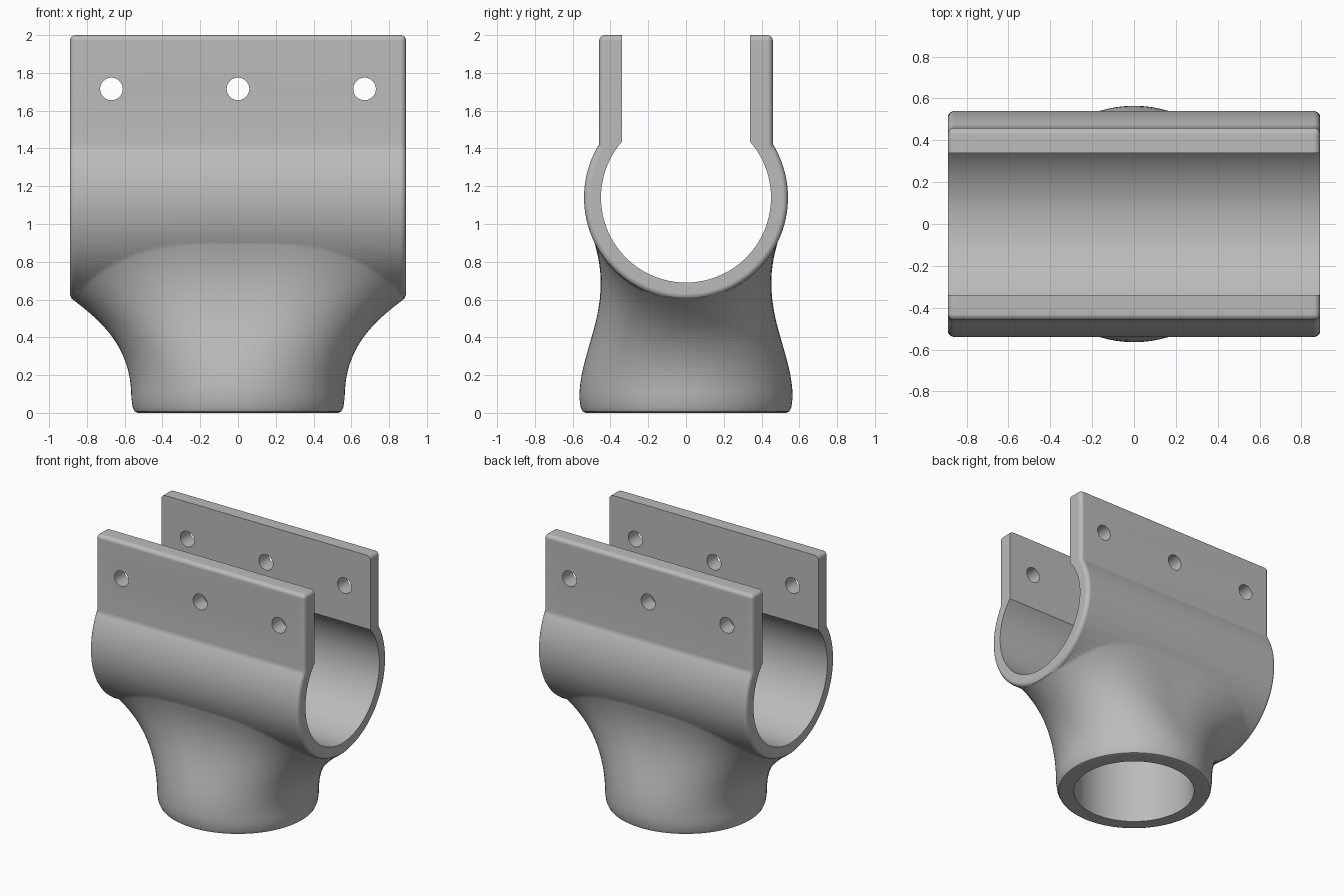
import bpy, bmesh
from math import sin, cos, pi, radians, sqrt, atan2
from mathutils import Vector, Matrix

cube = bpy.data.objects.get("Cube")
if cube:
    bpy.data.objects.remove(cube, do_unlink=True)

AXIS_Z = 1.14       # height of the channel axis
HALF = 0.89         # half length of the saddle
R_OUT, R_IN = 0.54, 0.45

grey = bpy.data.materials.new("plain grey")
grey.use_nodes = True
grey.diffuse_color = (0.5, 0.5, 0.5, 1)
grey.node_tree.nodes["Principled BSDF"].inputs["Base Color"].default_value = grey.diffuse_color


def make_object(name, bm):
    bmesh.ops.recalc_face_normals(bm, faces=bm.faces)
    mesh = bpy.data.meshes.new(name)
    bm.to_mesh(mesh)
    bm.free()
    mesh.materials.append(grey)
    obj = bpy.data.objects.new(name, mesh)
    bpy.context.collection.objects.link(obj)
    return obj


def keyhole(radius, wall, top, half, steps=72):
    """Open-topped round profile with straight walls, extruded along x."""
    start = atan2(sqrt(radius ** 2 - wall ** 2), wall)
    sweep = pi + 2 * start
    pts = [(wall, top)]
    for i in range(steps + 1):
        a = start - sweep * i / steps
        pts.append((radius * cos(a), AXIS_Z + radius * sin(a)))
    pts.append((-wall, top))
    bm = bmesh.new()
    face = bm.faces.new([bm.verts.new((-half, y, z)) for y, z in pts])
    new = bmesh.ops.extrude_face_region(bm, geom=[face])["geom"]
    verts = [g for g in new if isinstance(g, bmesh.types.BMVert)]
    bmesh.ops.translate(bm, vec=(2 * half, 0, 0), verts=verts)
    return bm


def cylinder(name, radius, depth, matrix, segments):
    bm = bmesh.new()
    bmesh.ops.create_cone(bm, cap_ends=True, segments=segments, radius1=radius,
                          radius2=radius, depth=depth, matrix=matrix)
    return make_object(name, bm)


def combine(target, tool, operation):
    mod = target.modifiers.new("combine", "BOOLEAN")
    mod.operation, mod.solver, mod.object = operation, "EXACT", tool
    bpy.context.view_layer.objects.active = target
    bpy.ops.object.modifier_apply(modifier=mod.name)
    bpy.data.objects.remove(tool, do_unlink=True)


# Saddle body with rounded end and top edges
bm = keyhole(R_OUT, 0.46, 2.0, HALF)
bm.edges.ensure_lookup_table()
rim = []
for e in bm.edges:
    a, b = (v.co for v in e.verts)
    if abs(a.x - b.x) < 0.001 or min(a.z, b.z) > 1.99:
        rim.append(e)
bmesh.ops.bevel(bm, geom=rim, offset=0.03, segments=4, profile=0.5, affect="EDGES")
clamp = make_object("saddle_clamp", bm)


# Flared neck: round foot blending into the underside of the saddle
def power(v, p):
    return abs(v) ** p * (1 if v > 0 else -1)


def neck_column(theta, steps=20):
    c, s = cos(theta), sin(theta)
    foot = Vector((0.565 * c, 0.565 * s, 0.08))
    phi = radians(69) * power(s, 0.85)
    r = R_OUT - 0.004
    end = Vector((0.882 * power(c, 0.75), r * sin(phi), AXIS_Z - r * cos(phi)))
    side = 1 if s >= 0 else -1
    tangent = (Vector((0.8 * c, 0, 0.6 * abs(c)))
               + abs(s) * Vector((0, side * cos(phi), abs(sin(phi))))).normalized()
    p1 = foot + Vector((0, 0, 0.27))
    p2 = end - tangent * (0.2 + 0.2 * s * s)
    col = [Vector((q * c, q * s, z)) for q, z in ((0.53, 0), (0.548, 0.008), (0.558, 0.03))]
    for i in range(steps + 1):
        t = i / steps
        u = 1 - t
        col.append(foot * u ** 3 + p1 * 3 * u * u * t + p2 * 3 * u * t * t + end * t ** 3)
    col.append(Vector((end.x * 0.95, end.y * 0.5, 1.1)))
    return col


bm = bmesh.new()
count = 96
cols = [[bm.verts.new(p) for p in neck_column(2 * pi * (i + 0.5) / count)] for i in range(count)]
for i, col in enumerate(cols):
    nxt = cols[(i + 1) % count]
    for j in range(len(col) - 1):
        bm.faces.new((col[j], nxt[j], nxt[j + 1], col[j + 1]))
bm.faces.new([c[0] for c in cols])
bm.faces.new([c[-1] for c in cols])
combine(clamp, make_object("neck", bm), "UNION")

# Open channel through the saddle
combine(clamp, make_object("channel_cutter", keyhole(R_IN, 0.34, 2.3, 1.2)), "DIFFERENCE")

# Blind socket in the foot
combine(clamp, cylinder("socket_cutter", 0.436, 1.14, Matrix.Identity(4), 96), "DIFFERENCE")

# Three bolt holes through both flanges
for x in (-0.67, 0, 0.67):
    m = Matrix.Translation((x, 0, 1.715)) @ Matrix.Rotation(pi / 2, 4, "X")
    combine(clamp, cylinder("bolt_cutter", 0.06, 2, m, 32), "DIFFERENCE")

# Smooth shading with crisp edges
bpy.ops.object.select_all(action="DESELECT")
clamp.select_set(True)
bpy.context.view_layer.objects.active = clamp
bpy.ops.object.shade_smooth_by_angle(angle=radians(30))
weighted = clamp.modifiers.new("weighted normals", "WEIGHTED_NORMAL")
weighted.keep_sharp = True
